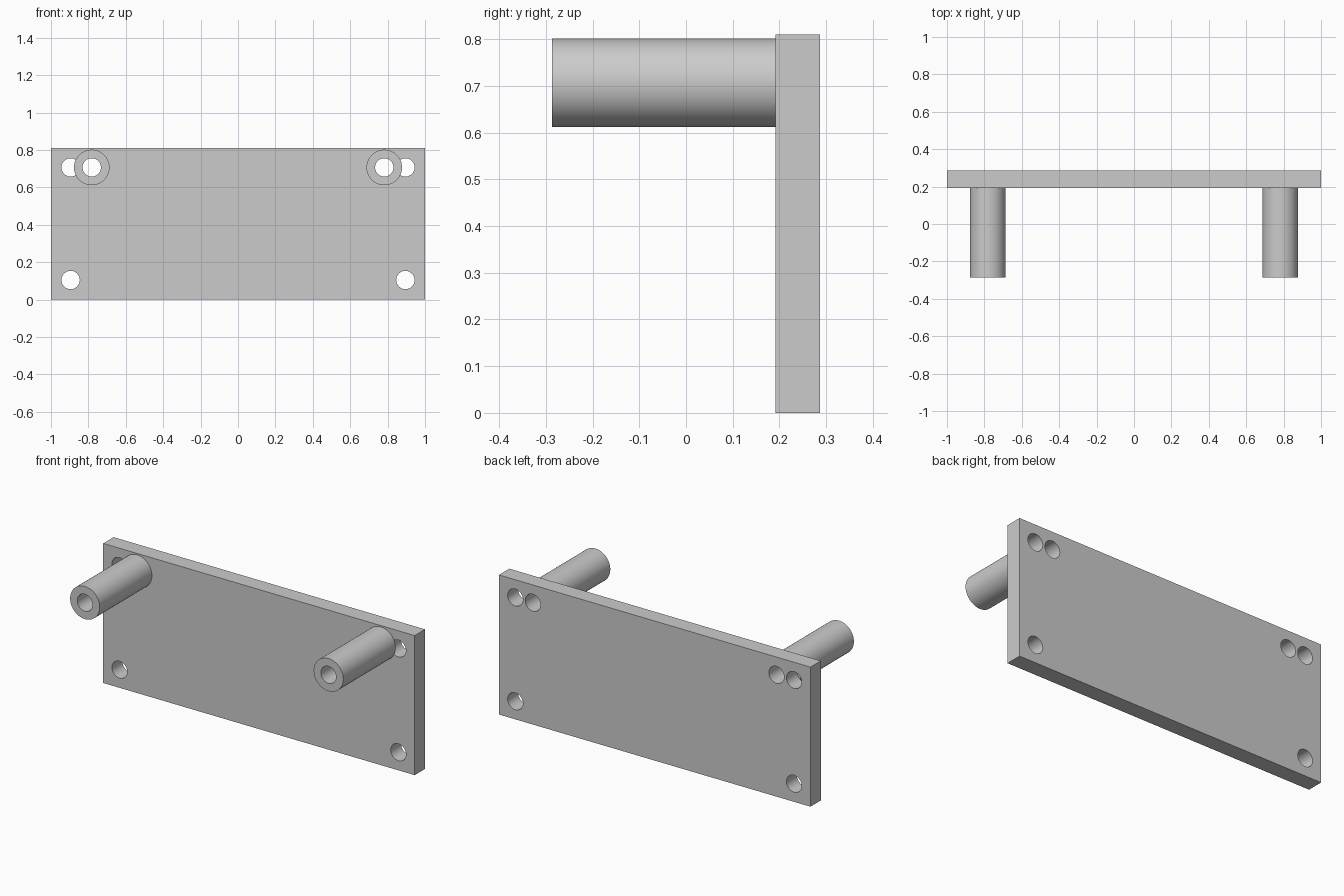
import bpy, math

cube = bpy.data.objects.get("Cube")
if cube:
    bpy.data.objects.remove(cube, do_unlink=True)

WIDTH, HEIGHT = 2.0, 0.81
FRONT, PLATE_FRONT, BACK = -0.287, 0.192, 0.287
HOLE_R, POST_R = 0.049, 0.095
POST_X, HOLE_X = 0.782, 0.895
LOW_Z, HIGH_Z = 0.105, 0.707

grey = bpy.data.materials.new("plain grey")
grey.use_nodes = True
colour = (0.6, 0.6, 0.6, 1)
grey.diffuse_color = colour
grey.node_tree.nodes["Principled BSDF"].inputs["Base Color"].default_value = colour


def rod(name, x, z, radius, y0, y1):
    """Cylinder lying along y."""
    bpy.ops.mesh.primitive_cylinder_add(
        vertices=64, radius=radius, depth=y1 - y0,
        location=(x, (y0 + y1) / 2, z), rotation=(math.pi / 2, 0, 0))
    obj = bpy.context.object
    obj.name = name
    obj.data.materials.append(grey)
    return obj


def combine(target, tool, operation):
    """Apply a boolean and discard the tool."""
    mod = target.modifiers.new(operation.lower(), "BOOLEAN")
    mod.operation, mod.solver, mod.object = operation, "EXACT", tool
    bpy.context.view_layer.objects.active = target
    bpy.ops.object.modifier_apply(modifier=mod.name)
    bpy.data.objects.remove(tool, do_unlink=True)


# Back plate
bpy.ops.mesh.primitive_cube_add(size=1, location=(0, (PLATE_FRONT + BACK) / 2, HEIGHT / 2))
plate = bpy.context.object
plate.name = "mounting_plate"
plate.scale = (WIDTH, BACK - PLATE_FRONT, HEIGHT)
bpy.ops.object.transform_apply(location=True, rotation=True, scale=True)
plate.data.materials.append(grey)

# Corner screw holes pass through the plate only
for side in (-1, 1):
    for z in (LOW_Z, HIGH_Z):
        combine(plate, rod("hole_cutter", side * HOLE_X, z, HOLE_R,
                           PLATE_FRONT - 0.1, BACK + 0.1), "DIFFERENCE")

# Hollow posts, with bores running on through the plate
for side, label in ((-1, "right"), (1, "left")):
    x = side * POST_X
    post = rod(label + "_post", x, HIGH_Z, POST_R, FRONT, PLATE_FRONT)
    for part in (plate, post):
        combine(part, rod("bore_cutter", x, HIGH_Z, HOLE_R,
                          FRONT - 0.1, BACK + 0.1), "DIFFERENCE")
    combine(plate, post, "UNION")

# Smooth round walls, crisp edges
bpy.ops.object.select_all(action="DESELECT")
plate.select_set(True)
bpy.context.view_layer.objects.active = plate
bpy.ops.object.shade_smooth_by_angle(angle=math.radians(30))
